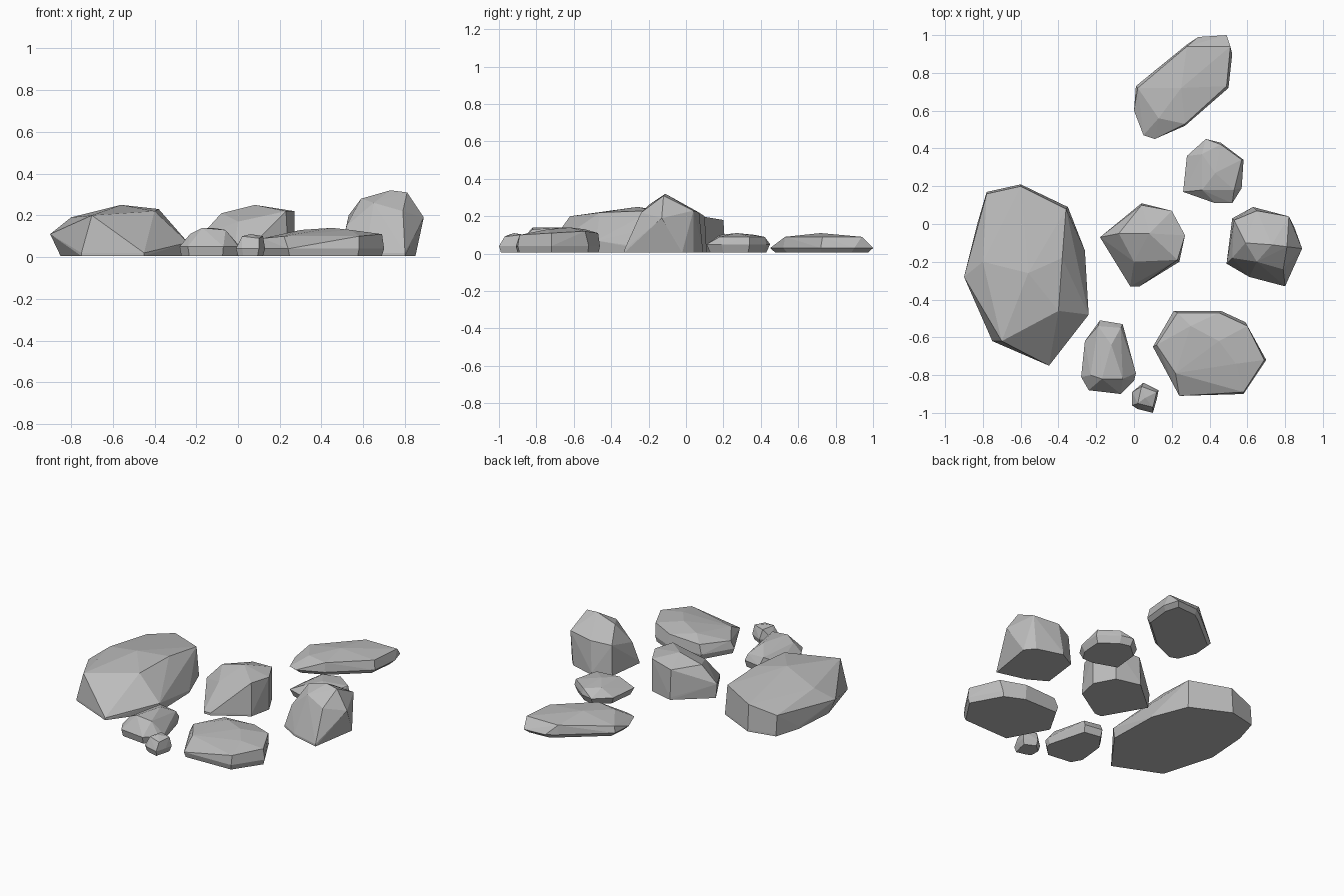
import bpy
import bmesh
from mathutils import Vector

default_cube = bpy.data.objects.get("Cube")
if default_cube:
    bpy.data.objects.remove(default_cube, do_unlink=True)

CM = 0.01      # rock profiles are given in hundredths of a unit
GROUND = 0.005


def make_material(name, color):
    material = bpy.data.materials.new(name)
    material.use_nodes = True
    material.diffuse_color = color
    material.node_tree.nodes["Principled BSDF"].inputs["Base Color"].default_value = color
    return material


stone = make_material("stone grey", (0.5, 0.5, 0.5, 1))


def rock(name, outline, rim, foot, crown):
    """Chiselled stone: a plan outline at rim height, a foot scaled from it
    on the ground, and crown corners above, wrapped in flat facets."""
    plan = [Vector((x, y, 0)) * CM for x, y in outline]
    centre = sum(plan, Vector()) / len(plan)
    bm = bmesh.new()
    for p in plan:
        base = centre.lerp(p, foot)
        bm.verts.new((p.x, p.y, rim * CM))
        bm.verts.new((base.x, base.y, GROUND))
    for corner in crown:
        bm.verts.new(Vector(corner) * CM)

    # Wrap the corners and drop the ones that fall inside
    hull = bmesh.ops.convex_hull(bm, input=bm.verts[:])
    inside = {g for g in hull["geom_interior"] + hull["geom_unused"]
              if isinstance(g, bmesh.types.BMVert)}
    bmesh.ops.delete(bm, geom=list(inside), context="VERTS")
    bmesh.ops.dissolve_limit(bm, angle_limit=0.03, verts=bm.verts[:], edges=bm.edges[:])
    bmesh.ops.recalc_face_normals(bm, faces=bm.faces[:])

    mesh = bpy.data.meshes.new(name)
    bm.to_mesh(mesh)
    bm.free()
    mesh.materials.append(stone)
    obj = bpy.data.objects.new(name, mesh)
    bpy.context.collection.objects.link(obj)
    return obj


# Largest boulder, on the right-hand side
rock("large_boulder",
     outline=[(-60, 21), (-35, 9), (-26, -14), (-25, -48), (-45, -75),
              (-75, -62), (-85, -28), (-83, 0), (-78, 17)],
     rim=2, foot=1.0,
     crown=[(-70, -62, 20), (-40, -46, 22), (-38, -18, 23), (-36, 8, 20),
            (-60, 20, 18), (-56, -26, 25), (-80, -20, 19), (-78, 16, 14),
            (-90, -28, 11), (-24, -48, 7)])

# Boulder in the middle
rock("middle_boulder",
     outline=[(4, 11), (20, 7), (27, -6), (24, -20), (3, -33), (-2, -33), (-17, -7)],
     rim=2, foot=1.0,
     crown=[(0, -20, 17), (23, -19, 22), (27, -6, 22), (8, -5, 25),
            (-8, -5, 21), (4, 10, 20), (20, 7, 22), (-18, -7, 10)])

# Tallest boulder, on the left-hand side
rock("tall_boulder",
     outline=[(63, 9), (80, 4), (85, -2), (80, -33), (61, -28), (49, -21), (52, 3)],
     rim=2, foot=1.0,
     crown=[(73, -11, 32), (81, -12, 31), (59, -10, 28), (65, -20, 26),
            (53, 2, 20), (65, 7, 22), (82, 4, 23), (89, -13, 19),
            (79, -24, 22), (52, -18, 15)])

# Broad low rock at the front
rock("front_rock",
     outline=[(21, -46), (46, -46), (59, -52), (70, -72), (58, -90), (24, -91), (10, -65)],
     rim=4, foot=0.96,
     crown=[(45, -62, 14), (30, -54, 13), (60, -54, 12), (22, -79, 10),
            (54, -74, 13), (69, -72, 11), (58, -89, 10), (12, -64, 9),
            (23, -47, 10), (45, -47, 11)])

# Long slab at the back
rock("back_slab",
     outline=[(34, 99), (49, 100), (52, 90), (50, 72), (27, 52), (11, 45),
              (5, 47), (0, 60), (1, 73), (28, 95)],
     rim=3, foot=0.9,
     crown=[(25, 72, 11), (27, 53, 9), (49, 73, 9), (51, 94, 9),
            (28, 94, 9), (2, 72, 7), (13, 56, 9)])

# Small rock behind the middle boulder
rock("back_rock",
     outline=[(38, 45), (46, 43), (58, 34), (57, 19), (52, 11), (43, 11), (26, 17), (28, 36)],
     rim=5, foot=0.88,
     crown=[(43, 27, 11), (36, 37, 10), (46, 42, 9), (57, 34, 9), (53, 18, 9), (36, 18, 10)])

# Small rock at the front
rock("small_rock",
     outline=[(-18, -51), (-6, -53), (1, -79), (0, -83), (-7, -90), (-24, -88),
              (-28, -81), (-26, -62)],
     rim=5, foot=0.94,
     crown=[(-17, -82, 14), (-23, -80, 11), (-6, -82, 13), (-12, -64, 14),
            (-19, -54, 10), (-7, -55, 9)])

# Pebble at the very front
rock("pebble",
     outline=[(5, -84), (13, -88), (12, -93), (10, -100), (2, -98), (-1, -96), (-1, -89)],
     rim=4, foot=0.85,
     crown=[(6, -92, 11), (12, -89, 10), (10, -97, 9), (2, -95, 10), (4, -86, 10)])
